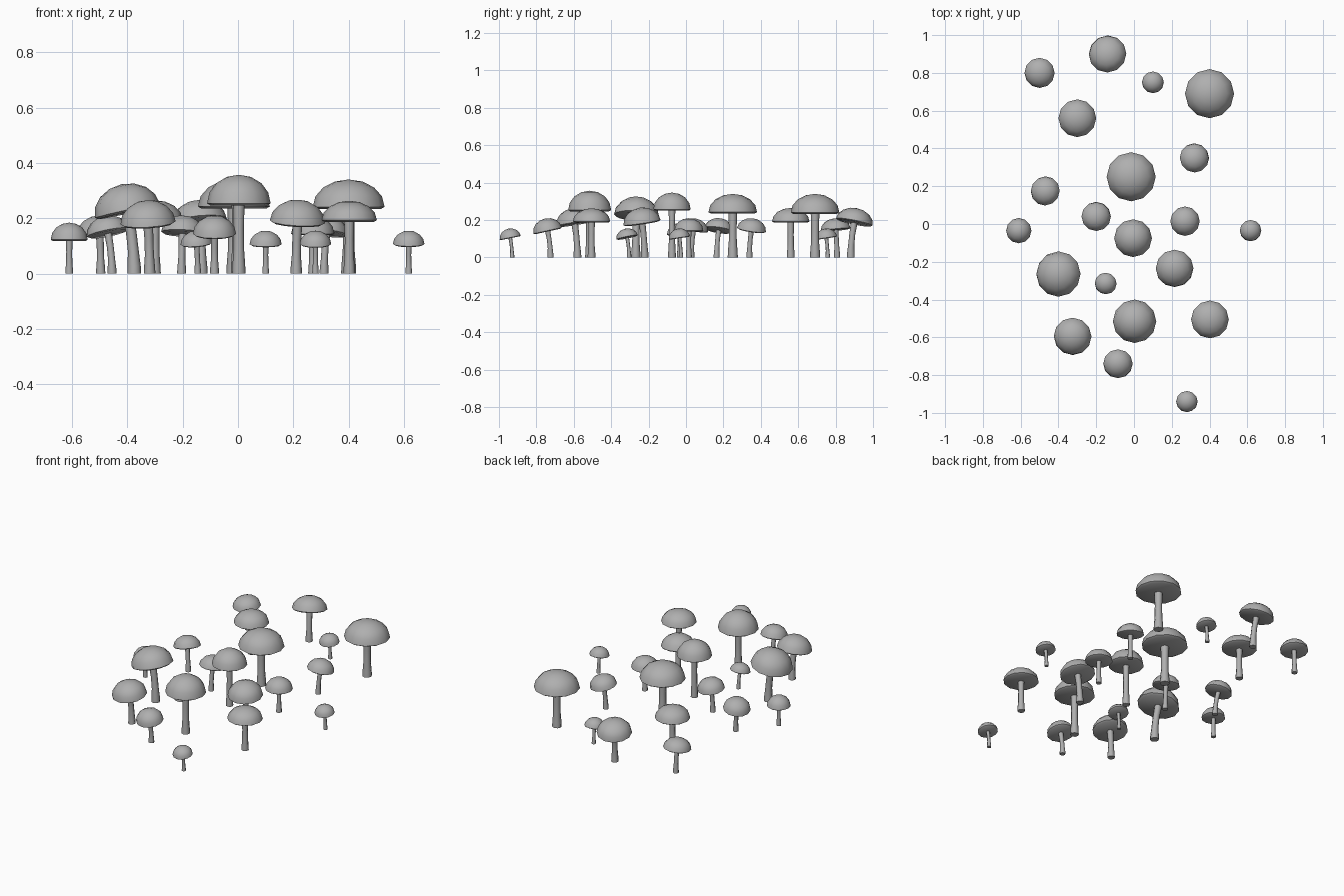
import bpy, bmesh, math
from mathutils import Vector

if "Cube" in bpy.data.objects:
    bpy.data.objects.remove(bpy.data.objects["Cube"])

SIDES = 12
grey = bpy.data.materials.new("dark_grey")
grey.diffuse_color = (0.43, 0.43, 0.43, 1)
grey.use_nodes = True
grey.node_tree.nodes["Principled BSDF"].inputs["Base Color"].default_value = grey.diffuse_color


def loft(bm, rings, top_point=None):
    """Skin rings of verts, cap the bottom and close the top."""
    loops = [[bm.verts.new(p) for p in ring] for ring in rings]
    n = len(loops[0])
    for a, b in zip(loops, loops[1:]):
        for i in range(n):
            j = (i + 1) % n
            bm.faces.new((a[i], a[j], b[j], b[i]))
    bm.faces.new(loops[0][::-1])
    if top_point is None:
        bm.faces.new(loops[-1])
    else:
        tip = bm.verts.new(top_point)
        for i in range(n):
            bm.faces.new((loops[-1][i], loops[-1][(i + 1) % n], tip))


def finish(bm, name):
    bmesh.ops.recalc_face_normals(bm, faces=bm.faces)
    me = bpy.data.meshes.new(name)
    bm.to_mesh(me)
    bm.free()
    me.materials.append(grey)
    bpy.context.collection.objects.link(bpy.data.objects.new(name, me))


def circle(r, z, n):
    return [Vector((r * math.cos(2 * math.pi * i / n),
                    r * math.sin(2 * math.pi * i / n), z)) for i in range(n)]


def mushroom(i, x, y, r, height, dome, lean_x=0, lean_y=0):
    up = Vector((lean_x, lean_y, 1)).normalized()
    rot = Vector((0, 0, 1)).rotation_difference(up)
    center = Vector((x, y, height - dome * r))

    # dome cap with a small turned-under lip
    prof = [(0.9, -0.06), (1, 0)]
    prof += [(math.cos(t), dome * math.sin(t)) for t in
             (math.radians(a) for a in (22.5, 45, 67.5))]
    bm = bmesh.new()
    rings = [[center + rot @ (p * r) for p in circle(a, z, SIDES)] for a, z in prof]
    loft(bm, rings, center + rot @ Vector((0, 0, dome * r)))
    finish(bm, f"cap_{i}")

    # gently curved stem, wider at the foot
    foot = Vector((x - lean_x * center.z * 0.5, y - lean_y * center.z * 0.5, 0))
    bm = bmesh.new()
    rings = []
    for t, w in ((0, .21), (.12, .20), (.35, .165), (.65, .16), (1, .18)):
        mid = foot + (center - foot) * t * t
        mid.z = center.z * t
        rings.append([mid + p for p in circle(w * r, 0, 8)])
    loft(bm, rings)
    finish(bm, f"stem_{i}")


# x, y, cap radius, total height, dome ratio, lean x, lean y
patch = [
    (-.50, .80, .08, .21, .75, -.05, -.1),
    (-.14, .90, .10, .265, .75, -.1, .2),
    (.10, .75, .058, .155, .85, 0, -.15),
    (.40, .69, .13, .34, .76),
    (-.30, .56, .10, .265, .72),
    (.32, .35, .078, .21, .8, .12, .15),
    (-.015, .25, .13, .34, .75),
    (-.47, .175, .078, .21, .8, -.2, .15),
    (-.20, .04, .078, .21, .8, .05, .15),
    (-.61, -.035, .067, .184, .92),
    (-.005, -.075, .10, .347, .9),
    (.27, .015, .078, .21, .85),
    (.617, -.035, .057, .155, .85, 0, -.15),
    (-.40, -.265, .12, .325, .82, -.22, .03),
    (.215, -.235, .10, .267, .8, .05, -.15),
    (-.15, -.315, .058, .155, .8, -.08, -.2),
    (-.325, -.595, .10, .265, .82, -.06, -.16),
    (.003, -.515, .115, .357, .9),
    (.402, -.505, .10, .263, .7),
    (-.085, -.74, .078, .21, .85, 0, -.22),
    (.28, -.94, .057, .155, .85, 0, -.2),
]
for i, m in enumerate(patch, 1):
    mushroom(i, *m)

# smooth domes and stems, sharp rims
for ob in bpy.context.collection.objects:
    ob.select_set(True)
    bpy.context.view_layer.objects.active = ob
bpy.ops.object.shade_smooth_by_angle(angle=math.radians(50))
